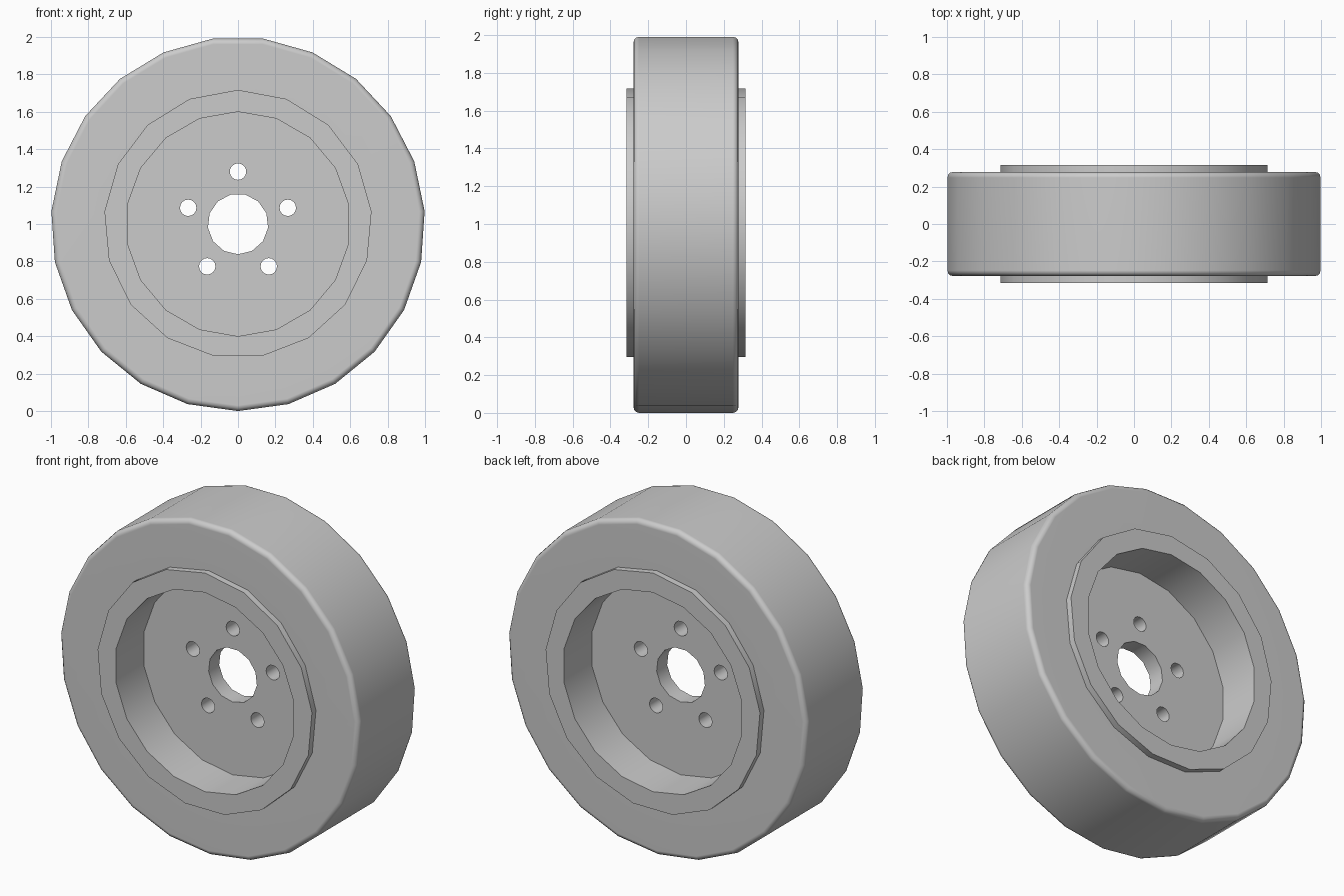
import bpy
import bmesh
import math
from mathutils import Matrix, Vector

cube = bpy.data.objects.get("Cube")
if cube:
    bpy.data.objects.remove(cube, do_unlink=True)

AXLE_Z = 1.0
grey = bpy.data.materials.new("light_grey")
grey.use_nodes = True
colour = (0.6, 0.6, 0.6, 1)
grey.diffuse_color = colour
grey.node_tree.nodes["Principled BSDF"].inputs["Base Color"].default_value = colour


def add_object(name, bm):
    bmesh.ops.recalc_face_normals(bm, faces=bm.faces)
    mesh = bpy.data.meshes.new(name)
    bm.to_mesh(mesh)
    bm.free()
    mesh.materials.append(grey)
    obj = bpy.data.objects.new(name, mesh)
    bpy.context.collection.objects.link(obj)
    return obj


def lathe(name, profile, sides, start):
    """Turn a closed (radius, y) profile round the axle; start is the angle from the top."""
    bm = bmesh.new()
    rings = []
    for i in range(sides):
        a = start + math.tau * i / sides
        rings.append([bm.verts.new((r * math.sin(a), y, AXLE_Z + r * math.cos(a)))
                      for r, y in profile])
    n = len(profile)
    for i in range(sides):
        a, b = rings[i], rings[(i + 1) % sides]
        for j in range(n):
            k = (j + 1) % n
            bm.faces.new((a[j], a[k], b[k], b[j]))
    return add_object(name, bm)


def drum(name, radius, y0, y1, sides, start=0.0, x=0.0, z=0.0):
    """Solid prism along the axle direction."""
    bm = bmesh.new()
    ring = [bm.verts.new((x + radius * math.sin(start + math.tau * i / sides), y0,
                          AXLE_Z + z + radius * math.cos(start + math.tau * i / sides)))
            for i in range(sides)]
    cap = bm.faces.new(ring)
    top = bmesh.ops.extrude_face_region(bm, geom=[cap], use_keep_orig=True)["geom"]
    bmesh.ops.translate(bm, vec=(0, y1 - y0, 0),
                        verts=[v for v in top if isinstance(v, bmesh.types.BMVert)])
    return add_object(name, bm)


def activate(obj):
    bpy.ops.object.select_all(action="DESELECT")
    obj.select_set(True)
    bpy.context.view_layer.objects.active = obj


def cut(obj, cutter):
    activate(obj)
    mod = obj.modifiers.new("cut", "BOOLEAN")
    mod.operation = "DIFFERENCE"
    mod.solver = "EXACT"
    mod.object = cutter
    bpy.ops.object.modifier_apply(modifier=mod.name)
    bpy.data.objects.remove(cutter, do_unlink=True)


def finish(obj):
    activate(obj)
    bpy.ops.object.shade_smooth_by_angle(angle=math.radians(35))
    mod = obj.modifiers.new("flat_face_normals", "WEIGHTED_NORMAL")
    mod.keep_sharp = True


# Tyre: rounded shoulders, straight tread
half, fillet = 0.278, 0.03
shoulder = [(1 - fillet + fillet * math.sin(t), half - fillet + fillet * math.cos(t))
            for t in (math.radians(d) for d in (0, 30, 60, 90))]
profile = [(0.69, half)] + shoulder
profile += [(r, -y) for r, y in reversed(profile)]
tyre = lathe("tyre", profile, 23, math.pi)
finish(tyre)

# Hub: drum with a deep pocket on each side and a thin web between
lip, web = 0.316, 0.05
hub = drum("wheel_hub", 0.717, -lip, lip, 17)
for side in (-1, 1):
    cut(hub, drum("pocket_cutter", 0.6, side * web, side * 0.5, 18))

# Axle hole and five bolt holes
cut(hub, drum("axle_cutter", 0.162, -0.2, 0.2, 13, math.pi))
for i in range(5):
    a = math.tau * i / 5
    cut(hub, drum("bolt_cutter", 0.044, -0.2, 0.2, 16,
                  x=0.28 * math.sin(a), z=0.28 * math.cos(a)))
finish(hub)
